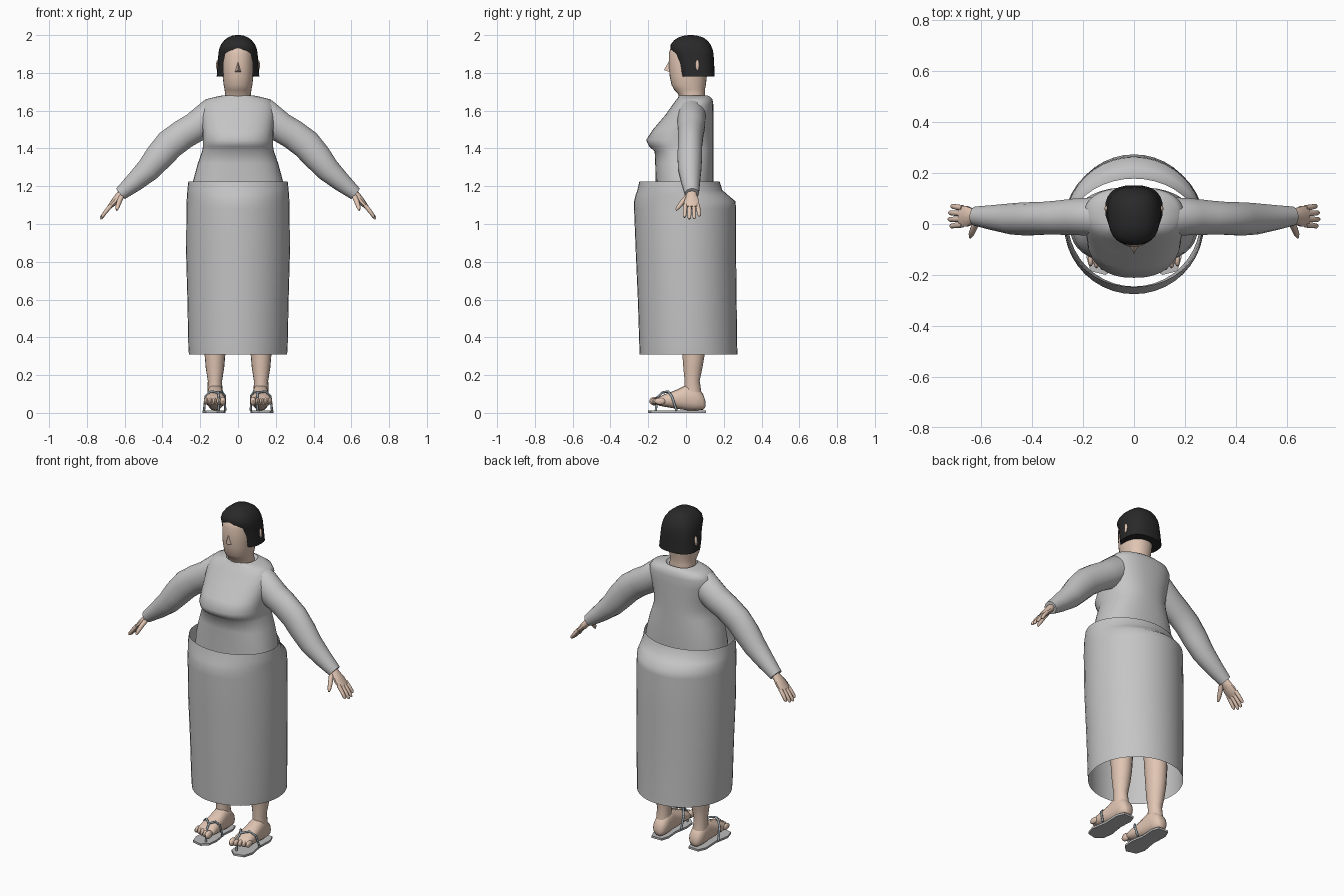
import bpy, bmesh, math
from mathutils import Vector

if "Cube" in bpy.data.objects:
    bpy.data.objects.remove(bpy.data.objects["Cube"])


def material(name, r, g, b):
    m = bpy.data.materials.new(name)
    m.use_nodes = True
    m.diffuse_color = (r, g, b, 1)
    m.node_tree.nodes["Principled BSDF"].inputs["Base Color"].default_value = (r, g, b, 1)
    return m


CLOTH = material("grey cloth", .56, .56, .56)
SKIN = material("skin", .75, .56, .45)
HAIR = material("black hair", .022, .022, .022)
SOLE = material("sandal sole grey", .5, .5, .5)
STRAP = material("strap blue grey", .33, .39, .43)


def finish(name, bm, mat, angle=50):
    bmesh.ops.recalc_face_normals(bm, faces=bm.faces)
    mesh = bpy.data.meshes.new(name)
    bm.to_mesh(mesh)
    bm.free()
    mesh.materials.append(mat)
    ob = bpy.data.objects.new(name, mesh)
    bpy.context.collection.objects.link(ob)
    bpy.ops.object.select_all(action='DESELECT')
    ob.select_set(True)
    bpy.context.view_layer.objects.active = ob
    bpy.ops.object.shade_smooth_by_angle(angle=math.radians(angle))
    return ob


def skin_rings(bm, rings, caps=True):
    """Bridge a list of equal-length point rings."""
    loops = [[bm.verts.new(p) for p in ring] for ring in rings]
    n = len(loops[0])
    for a, b in zip(loops, loops[1:]):
        for i in range(n):
            bm.faces.new((a[i], a[(i + 1) % n], b[(i + 1) % n], b[i]))
    if caps:
        bm.faces.new(loops[0])
        bm.faces.new(loops[-1])


def oval(center, u, v, n, power=2):
    """Rounded section spanned by half axes u and v."""
    pts = []
    for i in range(n):
        a = math.tau * i / n
        c, s = math.cos(a), math.sin(a)
        pts.append(center + u * math.copysign(abs(c) ** (2 / power), c)
                   + v * math.copysign(abs(s) ** (2 / power), s))
    return pts


def stack(rows, cx=0, n=28, power=2):
    """Level rings from rows of (z, half width, front y, back y)."""
    return [oval(Vector((cx, (f + b) / 2, z)), Vector((w, 0, 0)),
                 Vector((0, (b - f) / 2, 0)), n, power) for z, w, f, b in rows]


def tube(points, radii, n=12):
    """Rings across a path; radii are (across, along y)."""
    pts = [Vector(p) for p in points]
    rings = []
    for i, p in enumerate(pts):
        t = (pts[min(i + 1, len(pts) - 1)] - pts[max(i - 1, 0)]).normalized()
        y = Vector((0, 1, 0))
        v = (y - t * t.dot(y)).normalized()
        rings.append(oval(p, t.cross(v) * radii[i][0], v * radii[i][1], n))
    return rings


def ball(bm, center, size):
    made = bmesh.ops.create_uvsphere(bm, u_segments=12, v_segments=8, radius=1)["verts"]
    bmesh.ops.scale(bm, vec=size, verts=made)
    bmesh.ops.translate(bm, vec=center, verts=made)


def loft(name, rings, mat, caps=True, angle=50):
    bm = bmesh.new()
    skin_rings(bm, rings, caps)
    return finish(name, bm, mat, angle)


# Tube skirt, open at both ends, drawn in towards the back at the waist
loft("skirt", stack([
    (.31, .26, -.245, .273), (.35, .263, -.247, .271), (.6, .268, -.255, .268),
    (.85, .275, -.266, .265), (1.08, .273, -.275, .265), (1.12, .272, -.275, .262),
    (1.155, .27, -.266, .22), (1.18, .268, -.257, .192), (1.225, .263, -.247, .178)],
    n=40), CLOTH, caps=False)

# Shirt body with bust
loft("shirt_body", stack([
    (1.1, .25, -.16, .14), (1.22, .24, -.16, .145), (1.32, .213, -.163, .145),
    (1.385, .19, -.166, .145), (1.41, .186, -.195, .145), (1.445, .186, -.211, .145),
    (1.5, .188, -.175, .145), (1.58, .198, -.107, .145), (1.63, .195, -.072, .145),
    (1.66, .172, -.05, .14), (1.673, .12, -.04, .128), (1.68, .085, -.037, .115),
    (1.665, .074, -.034, .108)],
    n=36, power=2.4), CLOTH, angle=60)

# Neck and head
loft("head", stack([
    (1.64, .076, -.03, .1), (1.69, .068, -.042, .1), (1.71, .071, -.062, .1),
    (1.735, .076, -.076, .105), (1.78, .081, -.086, .11), (1.83, .084, -.091, .125),
    (1.9, .084, -.091, .13), (1.94, .075, -.08, .12), (1.965, .05, -.05, .09)],
    power=2.2), SKIN)

# Wedge nose
bm = bmesh.new()
base = [bm.verts.new(p) for p in ((-.02, -.08, 1.803), (.02, -.08, 1.803), (0, -.085, 1.87))]
tip = bm.verts.new((0, -.117, 1.815))
bm.faces.new(base)
for i in range(3):
    bm.faces.new((base[i], base[(i + 1) % 3], tip))
finish("nose", bm, SKIN)

# Bobbed hair
loft("hair", stack([
    (1.78, .113, -.035, .152), (1.85, .108, -.052, .149), (1.9, .104, -.068, .146),
    (1.925, .1, -.083, .141), (1.95, .09, -.081, .13), (1.972, .074, -.064, .113),
    (1.988, .053, -.04, .09), (1.997, .03, -.01, .06), (2, .01, .015, .035)],
    power=2.5), HAIR)

# Flat sole outline as (x offset, y)
OUTLINE = [(-.035, .103), (.03, .105), (.05, .06), (.046, -.04), (.062, -.13),
           (.045, -.185), (-.015, -.2), (-.052, -.165), (-.058, -.1), (-.044, -.02), (-.05, .06)]

for side, s in (("left", 1), ("right", -1)):
    # Sleeve
    path = [(.08, .03, 1.59), (.14, .03, 1.578), (.225, .028, 1.513), (.29, .025, 1.475),
            (.36, .022, 1.423), (.42, .02, 1.355), (.475, .02, 1.288), (.55, .025, 1.22),
            (.622, .031, 1.16)]
    radii = [(.06, .07), (.086, .076), (.08, .073), (.079, .068), (.08, .065),
             (.075, .066), (.065, .062), (.051, .05), (.036, .038)]
    loft(side + "_sleeve", tube([(s * x, y, z) for x, y, z in path], radii, 18), CLOTH, angle=70)

    # Hand: palm, four fingers and a thumb
    bm = bmesh.new()
    digits = [([(.605, .03, 1.175), (.63, .03, 1.147), (.655, .03, 1.117), (.683, .03, 1.088)],
               [(.022, .025), (.021, .03), (.019, .042), (.011, .042)]),
              ([(.615, .012, 1.15), (.63, -.02, 1.115), (.638, -.04, 1.09), (.642, -.053, 1.073)],
               [(.014, .014), (.013, .013), (.011, .011), (.005, .005)])]
    for k, reach in enumerate((.88, 1, .97, .8)):
        y0, y1 = -.003 + .022 * k, -.008 + .026 * k
        digits.append(([(.672, y0, 1.1), (.672 + .03 * reach, (y0 + y1) / 2, 1.1 - .037 * reach),
                        (.672 + .05 * reach, y1, 1.1 - .065 * reach),
                        (.672 + .056 * reach, y1, 1.1 - .074 * reach)],
                       [(.011, .0115), (.0105, .011), (.009, .0095), (.004, .004)]))
    for pts, rad in digits:
        skin_rings(bm, tube([(s * x, y, z) for x, y, z in pts], rad, 10))
    finish(side + "_hand", bm, SKIN)

    # Ear showing through the hair
    bm = bmesh.new()
    ball(bm, (s * .107, .06, 1.84), (.009, .011, .03))
    finish(side + "_ear", bm, SKIN)

    # Leg
    loft(side + "_leg", stack([
        (.09, .04, -.01, .085), (.17, .038, -.008, .073), (.24, .049, -.015, .088),
        (.31, .055, -.02, .1), (.42, .06, -.028, .108), (.55, .062, -.035, .095),
        (.75, .085, -.06, .1), (1.12, .1, -.08, .11)], cx=s * .122, n=18), SKIN)

    # Foot with five toes
    bm = bmesh.new()
    rows = [(.102, .018, .03, .065), (.09, .036, .016, .1), (.045, .044, .012, .15),
            (.005, .044, .014, .15), (-.05, .049, .022, .122), (-.11, .055, .032, .1),
            (-.14, .054, .038, .085), (-.155, .045, .045, .075)]
    skin_rings(bm, [oval(Vector((s * .12, y, (a + b) / 2)), Vector((w, 0, 0)),
                         Vector((0, 0, (b - a) / 2)), 16, 2.4) for y, w, a, b in rows])
    for k in range(5):
        r = .016 if k == 0 else .0115
        ball(bm, (s * (.08 + .0225 * k), -.165 + .007 * k, .062), (r, .03, r + .007))
    finish(side + "_foot", bm, SKIN)

    # Sandal sole
    bm = bmesh.new()
    skin_rings(bm, [[(s * (.125 + x), y, z) for x, y in OUTLINE] for z in (0, .012)])
    finish(side + "_sandal_sole", bm, SOLE, 30)

    # Thong straps: one post and two side bands
    curve = bpy.data.curves.new(side + "_sandal_strap", 'CURVE')
    curve.dimensions = '3D'
    curve.bevel_depth = .006
    curve.bevel_resolution = 2
    curve.use_fill_caps = True
    top = (.106, -.125, .108)
    for pts in ([top, (.102, -.15, .085), (.102, -.16, .012)],
                [top, (.145, -.095, .114), (.172, -.075, .088), (.18, -.05, .012)],
                [top, (.085, -.095, .112), (.068, -.075, .088), (.068, -.05, .012)]):
        sp = curve.splines.new('POLY')
        sp.points.add(len(pts) - 1)
        for p, (x, y, z) in zip(sp.points, pts):
            p.co = (s * x, y, z, 1)
    curve.materials.append(STRAP)
    bpy.context.collection.objects.link(bpy.data.objects.new(side + "_sandal_strap", curve))
